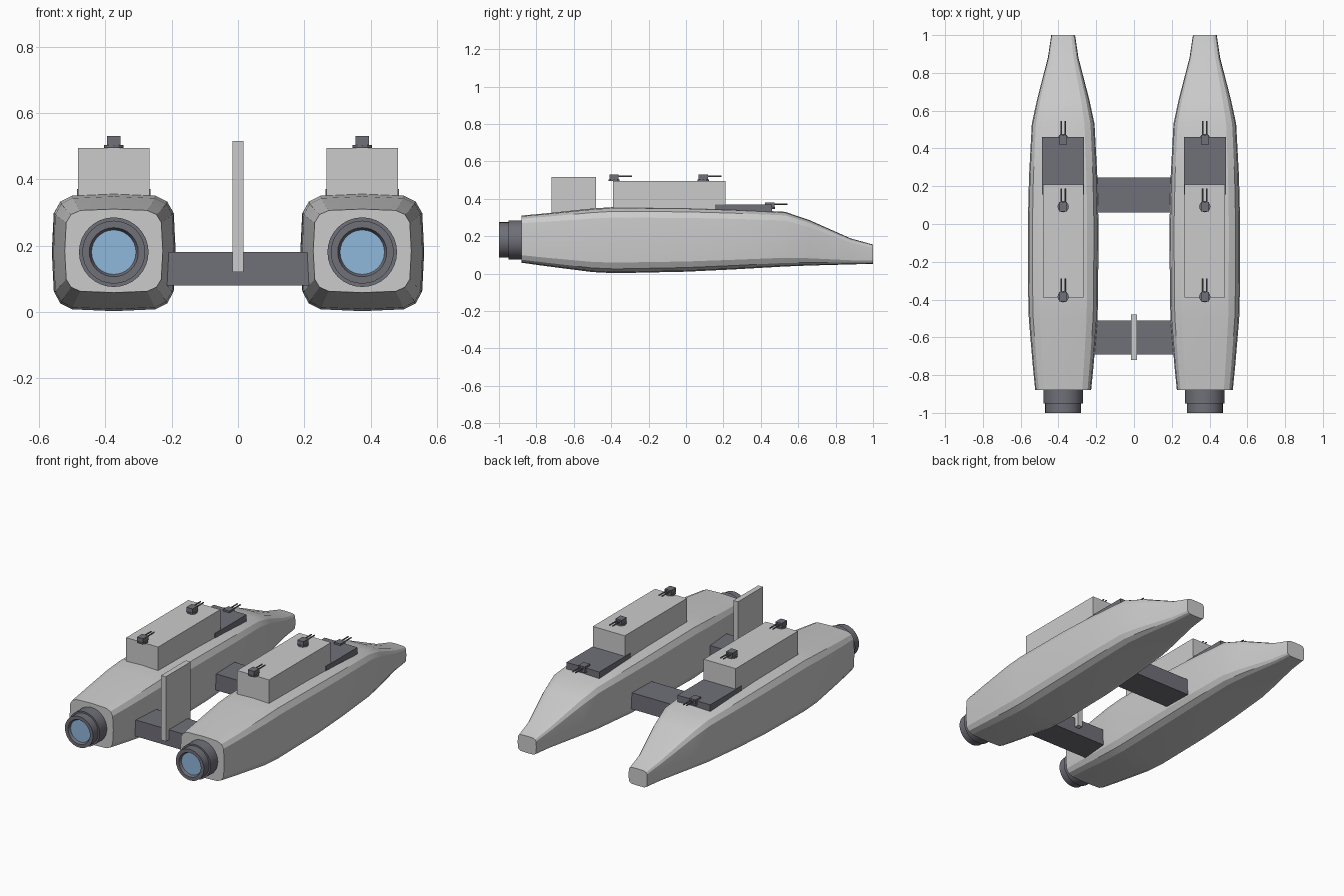
import bpy, bmesh, math

if "Cube" in bpy.data.objects:
    bpy.data.objects.remove(bpy.data.objects["Cube"])

HULL_X, AXIS_Z = 0.375, 0.18


def material(name, rgb):
    m = bpy.data.materials.new(name)
    m.diffuse_color = (*rgb, 1)
    m.use_nodes = True
    m.node_tree.nodes["Principled BSDF"].inputs["Base Color"].default_value = m.diffuse_color
    return m


DARK = material("dark_grey", (0.16, 0.16, 0.19))
GLOW = material("engine_blue", (0.28, 0.48, 0.72))


def make(name, bm, mat=None, smooth=None):
    bmesh.ops.recalc_face_normals(bm, faces=bm.faces)
    me = bpy.data.meshes.new(name)
    bm.to_mesh(me)
    bm.free()
    ob = bpy.data.objects.new(name, me)
    bpy.context.collection.objects.link(ob)
    if mat:
        me.materials.append(mat)
    if smooth:
        bpy.ops.object.select_all(action='DESELECT')
        ob.select_set(True)
        bpy.context.view_layer.objects.active = ob
        bpy.ops.object.shade_smooth_by_angle(angle=math.radians(smooth))
    return ob


def box(name, x, y, z, mat=None):
    bm = bmesh.new()
    bmesh.ops.create_cube(bm, size=1)
    for v in bm.verts:
        for i, (a, b) in enumerate((x, y, z)):
            v.co[i] = a + (v.co[i] + 0.5) * (b - a)
    return make(name, bm, mat)


def loft(name, rings, mat=None, smooth=None, caps=(True, True)):
    bm = bmesh.new()
    rows = [[bm.verts.new(p) for p in r] for r in rings]
    n = len(rows[0])
    for a, b in zip(rows, rows[1:]):
        for i in range(n):
            j = (i + 1) % n
            bm.faces.new((a[i], a[j], b[j], b[i]))
    for row, cap in ((rows[0], caps[0]), (rows[-1], caps[1])):
        if cap:
            bm.faces.new(row)
    return make(name, bm, mat, smooth)


def section(cx, y, hw, lo, hi, n=16, power=5):
    # superellipse: a box with softly chamfered corners
    def f(t):
        return math.copysign(abs(t) ** (2 / power), t) if abs(t) > 1e-6 else 0
    pts = []
    for i in range(n):
        a = 2 * math.pi * i / n
        pts.append((cx + hw * f(math.cos(a)), y,
                    (lo + hi) / 2 + (hi - lo) / 2 * f(math.sin(a))))
    return pts


def circle_y(cx, y, cz, r, n):
    return [(cx + r * math.cos(2 * math.pi * i / n), y,
             cz + r * math.sin(2 * math.pi * i / n)) for i in range(n)]


def circle_z(cx, cy, z, r, n):
    return [(cx + r * math.cos(2 * math.pi * i / n),
             cy + r * math.sin(2 * math.pi * i / n), z) for i in range(n)]


# hull stations: y, half width, bottom z, top z
STATIONS = [(-0.88, 0.148, 0.058, 0.31), (-0.75, 0.161, 0.04, 0.322),
            (-0.5, 0.182, 0.008, 0.348), (-0.38, 0.185, 0.002, 0.356),
            (0.0, 0.187, 0.01, 0.352), (0.25, 0.181, 0.022, 0.344),
            (0.53, 0.166, 0.038, 0.33), (0.66, 0.138, 0.043, 0.286),
            (0.88, 0.081, 0.049, 0.188), (1.0, 0.063, 0.052, 0.155)]


def turret(side, label, cx, y, z):
    pre = f"{side}_{label}_turret"
    loft(pre + "_base", [circle_z(cx, y, z, 0.03, 12),
                         circle_z(cx, y, z + 0.009, 0.03, 12)], DARK)
    box(pre + "_body", (cx - 0.021, cx + 0.021), (y - 0.025, y + 0.025),
        (z + 0.008, z + 0.035), DARK)
    for k, s in (("left", -1), ("right", 1)):
        bx = cx + s * 0.01
        loft(f"{pre}_{k}_barrel", [circle_y(bx, y, z + 0.025, 0.004, 8),
                                   circle_y(bx, y + 0.097, z + 0.025, 0.004, 8)], DARK)


for side, s in (("left", -1), ("right", 1)):
    cx = s * HULL_X
    # hull
    loft(side + "_hull", [section(cx, *st) for st in STATIONS], smooth=20)
    # engine nozzle and its blue disc
    prof = [(0.105, -0.87), (0.105, -0.95), (0.095, -0.95), (0.095, -1.0),
            (0.074, -1.0), (0.067, -0.985)]
    loft(side + "_engine", [circle_y(cx, y, AXIS_Z, r, 32) for r, y in prof],
         DARK, 30, (True, False))
    bm = bmesh.new()
    bm.faces.new([bm.verts.new(p) for p in circle_y(cx, -0.985, AXIS_Z, 0.067, 32)])
    disc = make(side + "_engine_glow", bm, GLOW)
    # superstructure and dark rear deck
    box(side + "_superstructure", (cx - 0.108, cx + 0.108), (-0.39, 0.21), (0.3, 0.495))
    box(side + "_deck", (cx - 0.111, cx + 0.111), (0.155, 0.46), (0.3, 0.37), DARK)
    # twin-barrel turrets
    for label, y, z in (("front", -0.385, 0.495), ("middle", 0.092, 0.495),
                        ("rear", 0.447, 0.346)):
        turret(side, label, cx, y, z)

# cross beams joining the hulls
box("front_beam", (-0.26, 0.26), (-0.69, -0.51), (0.08, 0.18), DARK)
box("rear_beam", (-0.26, 0.26), (0.06, 0.245), (0.08, 0.18), DARK)

# upright fin on the front beam
box("fin", (-0.016, 0.016), (-0.72, -0.48), (0.12, 0.515))
